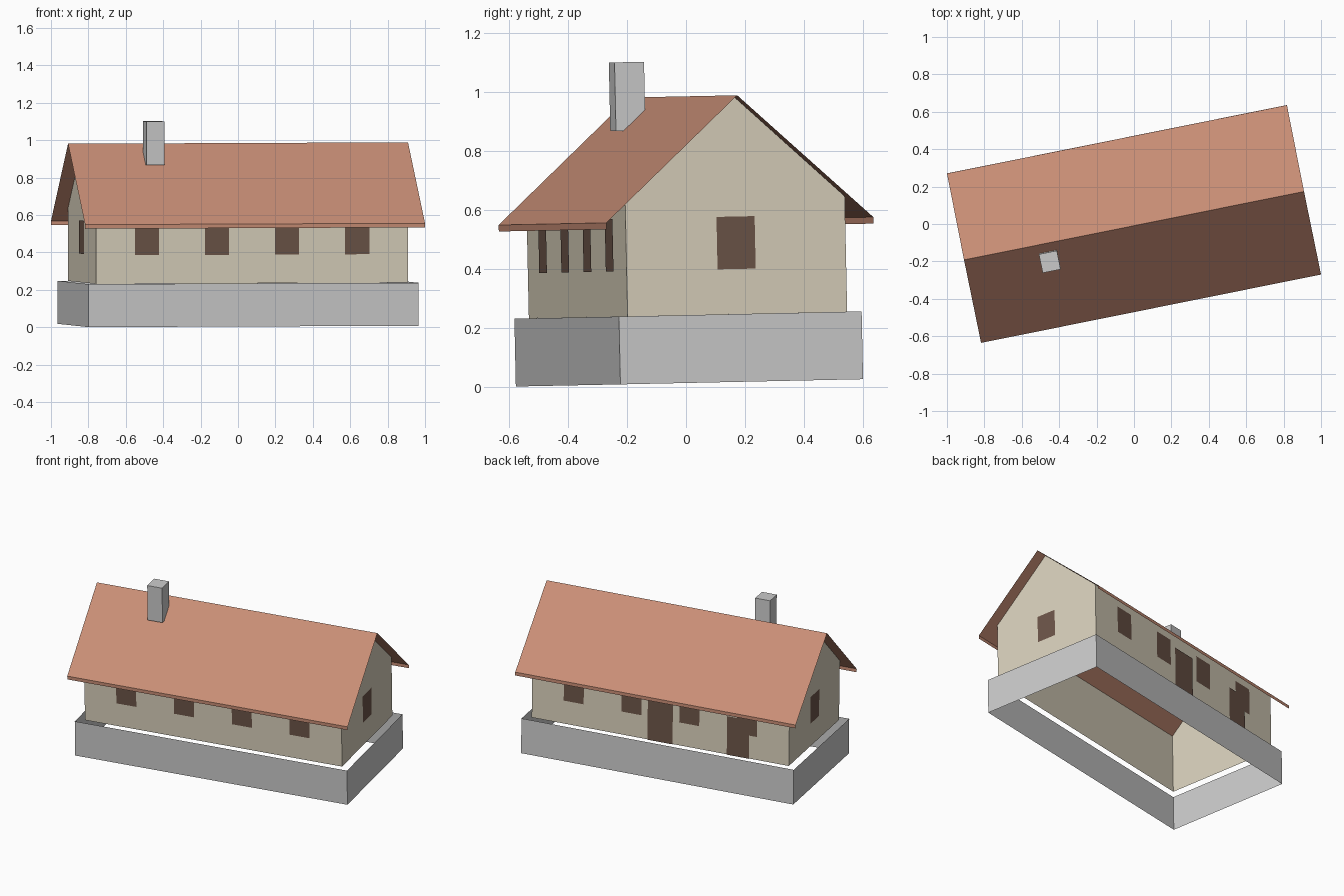
import bpy
import math
from mathutils import Matrix

if "Cube" in bpy.data.objects:
    bpy.data.objects.remove(bpy.data.objects["Cube"])

# The whole house is turned on plan and sits very slightly out of level
PLACE = (Matrix.Translation((0, 0, 0.562)) @ Matrix.Rotation(math.radians(11.37), 4, 'Z')
         @ Matrix.Rotation(-0.004, 4, 'Y') @ Matrix.Rotation(0.021, 4, 'X')
         @ Matrix.Translation((0, 0, -0.549)))


def material(name, color):
    m = bpy.data.materials.new(name)
    m.diffuse_color = (*color, 1)
    m.use_nodes = True
    m.node_tree.nodes["Principled BSDF"].inputs["Base Color"].default_value = m.diffuse_color
    return m


ROOF = material("terracotta", (0.58, 0.27, 0.18))
WALL = material("cream_plaster", (0.69, 0.63, 0.50))
WOOD = material("dark_wood", (0.15, 0.09, 0.065))


def part(name, verts, faces, mat=None):
    mesh = bpy.data.meshes.new(name)
    mesh.from_pydata(verts, [], faces)
    if mat:
        mesh.materials.append(mat)
    ob = bpy.data.objects.new(name, mesh)
    bpy.context.collection.objects.link(ob)
    ob.matrix_world = PLACE
    return ob


def box(name, cx, cy, hx, hy, z0, z1, mat=None, capped=True):
    plan = [(cx - hx, cy - hy), (cx + hx, cy - hy), (cx + hx, cy + hy), (cx - hx, cy + hy)]
    verts = [(x, y, z) for z in (z0, z1) for x, y in plan]
    faces = [(i, (i + 1) % 4, (i + 1) % 4 + 4, i + 4) for i in range(4)]
    if capped:
        faces += [(3, 2, 1, 0), (4, 5, 6, 7)]
    return part(name, verts, faces, mat)


def panel(name, side, dist, c, width, z0, z1):
    """Flat panel on a wall; side 0 front, 1 right, 2 back, 3 left."""
    turn = Matrix.Rotation(side * math.pi / 2, 3, 'Z')
    h = width / 2
    corners = [(c - h, z0), (c + h, z0), (c + h, z1), (c - h, z1)]
    verts = [(turn @ Matrix.Translation((x, -dist, z)).translation)[:] for x, z in corners]
    return part(name, verts, [(0, 1, 2, 3)], WOOD)


# Foundation: open band around the house
box("foundation", 0, 0, 0.90, 0.42, 0, 0.23, capped=False)

# Walls: gable profile at both ends joined by the long walls, open below and above
HX, HY, RIDGE = 0.85, 0.38, 0.972
profile = [(-HY, 0.23), (HY, 0.23), (HY, 0.622), (0, RIDGE - 0.001), (-HY, 0.622)]
verts = [(x, y, z) for x in (-HX, HX) for y, z in profile]
part("walls", verts, [(4, 3, 2, 1, 0), (5, 6, 7, 8, 9), (0, 5, 9, 4), (6, 1, 2, 7)], WALL)

# Roof: folded sheet with a fascia lip along each eave
section = [(-0.462, 0.527), (-0.462, 0.549), (0, RIDGE), (0.462, 0.549), (0.462, 0.527)]
verts = [(x, y, z) for x in (-0.927, 0.927) for y, z in section]
part("roof", verts, [(i, i + 5, i + 6, i + 1) for i in range(4)], ROOF)

# Chimney
box("chimney", -0.479, -0.098, 0.049, 0.051, 0.859, 1.092)

# Windows: four on each long side, one in each gable
for side, label in ((0, "front"), (2, "back")):
    for i in range(4):
        panel(f"{label}_window_{i + 1}", side, HY + 0.003, (i - 1.5) * 0.382, 0.132, 0.383, 0.561)
panel("right_window", 1, HX + 0.003, 0, 0.132, 0.383, 0.561)
panel("left_window", 3, HX + 0.003, 0, 0.132, 0.383, 0.561)

# Back doors
panel("main_door", 2, HY + 0.005, 0, 0.166, 0.23, 0.525)
panel("side_door", 2, HY + 0.005, 0.515, 0.147, 0.23, 0.485)
